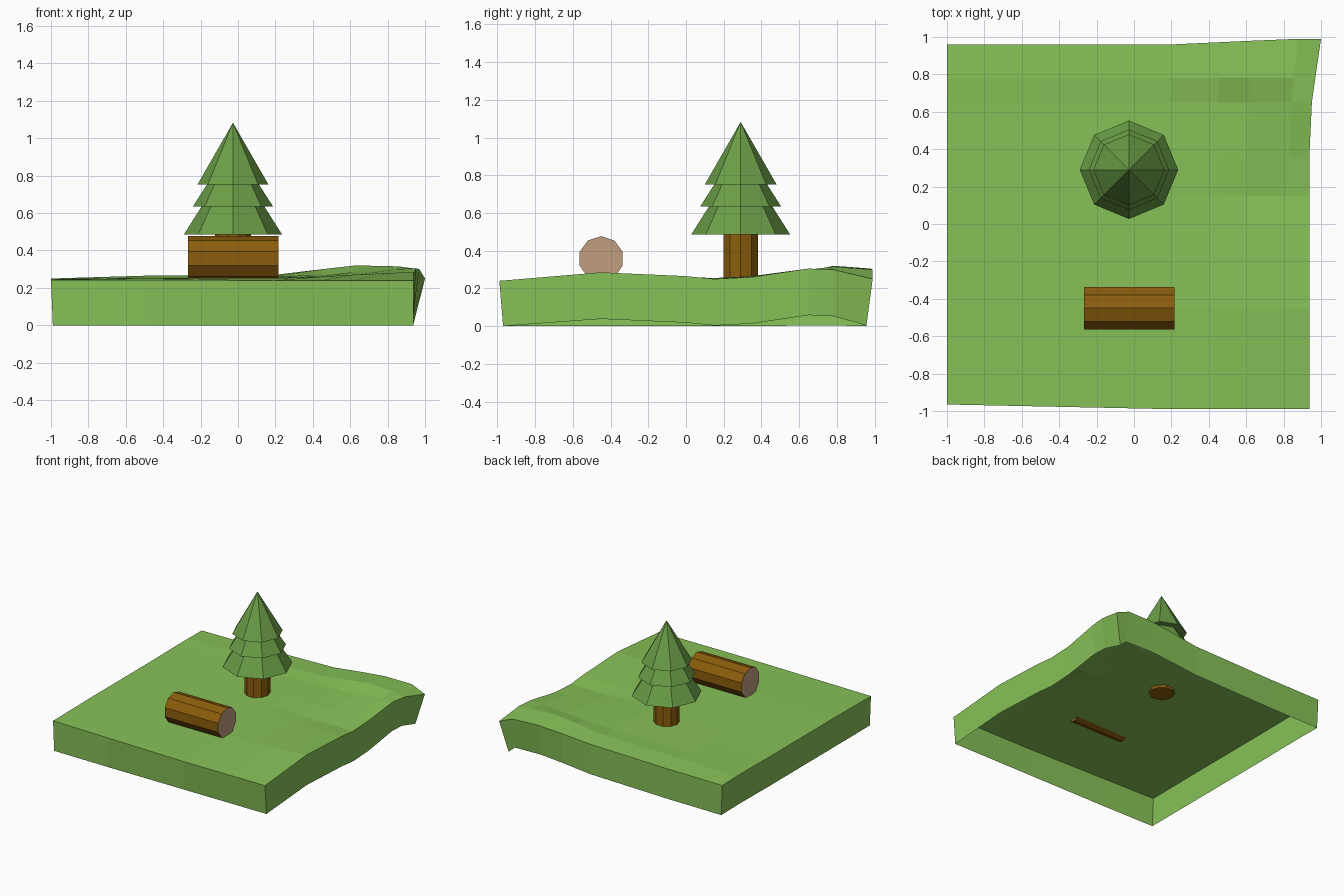
import bpy, bmesh, math
from mathutils import Matrix

if "Cube" in bpy.data.objects:
    bpy.data.objects.remove(bpy.data.objects["Cube"])


def material(name, rgb):
    m = bpy.data.materials.new(name)
    m.diffuse_color = (*[(c / 255) ** 2.2 for c in rgb], 1)
    m.use_nodes = True
    m.node_tree.nodes["Principled BSDF"].inputs["Base Color"].default_value = m.diffuse_color
    return m


GRASS = material("grass", (134, 192, 88))
LEAF = material("leaf", (106, 156, 72))
BARK = material("bark", (139, 94, 20))
WOOD = material("cut_wood", (190, 156, 126))


def finish(bm, name, *mats):
    me = bpy.data.meshes.new(name)
    bm.to_mesh(me)
    bm.free()
    ob = bpy.data.objects.new(name, me)
    for m in mats:
        me.materials.append(m)
    bpy.context.collection.objects.link(ob)
    return ob


def frustum(bm, sides, r1, r2, z1, z2, centre, turn=0.0):
    """Closed cone or cylinder standing at centre, with a corner on the turned axis."""
    new = bmesh.ops.create_cone(bm, cap_ends=True, segments=sides, radius1=r1,
                                radius2=r2, depth=z2 - z1)["verts"]
    bmesh.ops.rotate(bm, verts=new, cent=(0, 0, 0), matrix=Matrix.Rotation(turn, 3, 'Z'))
    bmesh.ops.translate(bm, verts=new, vec=(*centre, (z1 + z2) / 2))


# Ground: coarse height grid, rising to a knoll at the back right, with an open-bottomed skirt
US = [-1, -.5, .2, .45, .65, .85, 1]
VS = [-1, -.45, 0, .15, .35, .65, .78, 1]
HEIGHTS = [
    [.243, .242, .24, .24, .24, .24, .24],
    [.247, .25, .252, .26, .27, .28, .285],
    [.247, .25, .255, .26, .262, .265, .265],
    [.247, .25, .255, .255, .25, .25, .25],
    [.247, .25, .26, .262, .265, .265, .26],
    [.25, .255, .262, .27, .285, .30, .305],
    [.25, .265, .27, .30, .32, .315, .30],
    [.247, .25, .265, .29, .305, .30, .25],
]


def ramp(t, a, b):
    return min(1, max(0, (t - a) / (b - a)))


bm = bmesh.new()
grid = []
for v, row in zip(VS, HEIGHTS):
    line = []
    for u, z in zip(US, row):
        right = .937 + .063 * ramp(v, .55, 1)
        x = u * (right if u > .5 else 1)
        if u == .85:
            x = .83 + .05 * ramp(v, .55, 1)
        front = -.965 - .025 * ramp(u, -1, .2)
        back = .96 + .03 * ramp(u, .2, .85)
        y = front if v == -1 else back if v == 1 else v
        line.append(bm.verts.new((x, y, z)))
    grid.append(line)
for a, b in zip(grid, grid[1:]):
    for i in range(len(US) - 1):
        bm.faces.new((a[i], a[i + 1], b[i + 1], b[i]))
rim = (grid[0][:-1] + [r[-1] for r in grid[:-1]]
       + grid[-1][:0:-1] + [r[0] for r in grid[:0:-1]])
foot = []
for p in rim:
    x, y, z = p.co
    foot.append(bm.verts.new((min(.937, max(-.99, x)), min(.957, max(-.97, y)),
                              max(0, z - .247))))
for i in range(len(rim)):
    j = (i + 1) % len(rim)
    bm.faces.new((rim[j], rim[i], foot[i], foot[j]))
finish(bm, "ground", GRASS)

# Tree
TREE = (-.027, .29)
bm = bmesh.new()
frustum(bm, 10, .096, .096, .235, .50, TREE, math.pi / 2)
finish(bm, "tree_trunk", BARK)
for name, r1, r2, z1, z2 in (("lower_branches", .263, .167, .485, .636),
                             ("middle_branches", .215, .137, .634, .756),
                             ("top_branches", .19, 0, .752, 1.083)):
    bm = bmesh.new()
    frustum(bm, 8, r1, r2, z1, z2, TREE)
    finish(bm, name, LEAF)

# Fallen log lying along x, with pale cut ends
bm = bmesh.new()
frustum(bm, 10, .12, .12, -.242, .242, (0, 0), math.pi / 2)
for f in bm.faces:
    f.material_index = int(len(f.verts) > 4)
log = finish(bm, "log", BARK, WOOD)
log.rotation_euler = (0, math.pi / 2, 0)
log.location = (-.026, -.45, .357)
